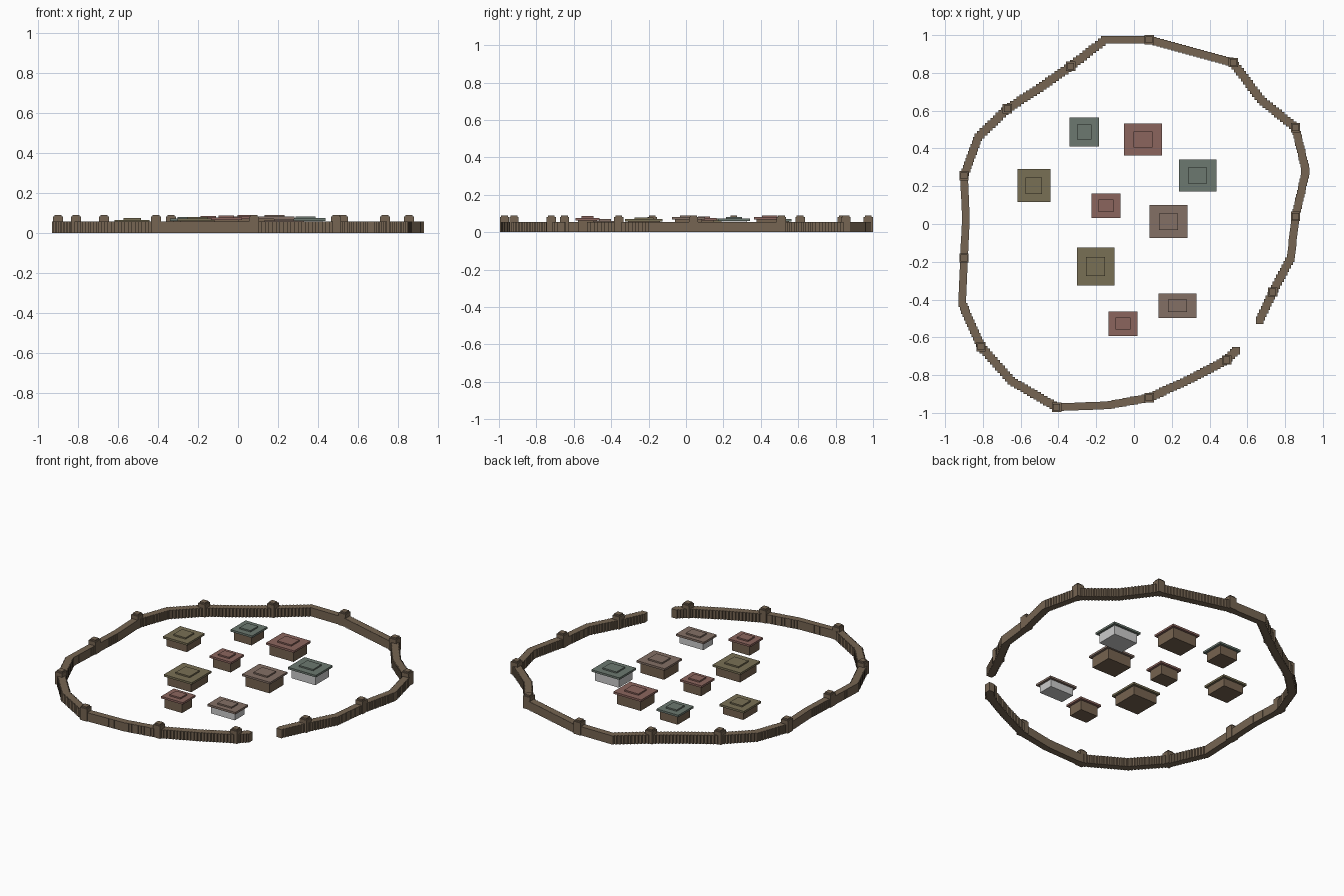
import bpy, bmesh, math
from mathutils import Vector, Matrix

if "Cube" in bpy.data.objects:
    bpy.data.objects.remove(bpy.data.objects["Cube"])


def material(name, rgb):
    m = bpy.data.materials.new(name)
    m.diffuse_color = (*rgb, 1)
    m.use_nodes = True
    m.node_tree.nodes["Principled BSDF"].inputs["Base Color"].default_value = m.diffuse_color
    return m


def boxes(name, items, mat=None):
    """One object from boxes given as (x, y, z0, z1, width, depth)."""
    bm = bmesh.new()
    for x, y, z0, z1, w, d in items:
        bmesh.ops.create_cube(bm, size=1, matrix=Matrix.Translation((x, y, (z0 + z1) / 2))
                              @ Matrix.Diagonal((w, d, z1 - z0, 1)))
    me = bpy.data.meshes.new(name)
    bm.to_mesh(me)
    bm.free()
    if mat:
        me.materials.append(mat)
    ob = bpy.data.objects.new(name, me)
    bpy.context.collection.objects.link(ob)
    return ob


timber = material("timber", (0.18, 0.13, 0.085))
walls = material("house_walls", (0.18, 0.125, 0.08))
roofs = {
    "red": material("red_roof", (0.26, 0.13, 0.11)),
    "green": material("green_roof", (0.15, 0.19, 0.16)),
    "olive": material("olive_roof", (0.19, 0.16, 0.09)),
    "brown": material("brown_roof", (0.23, 0.16, 0.13)),
}

# palisade path, from one side of the gate round to the other (third value 1 = tower)
path = [
    (0.665, -0.51, 0), (0.735, -0.36, 1), (0.83, -0.18, 0), (0.855, 0.04, 1),
    (0.91, 0.28, 0), (0.855, 0.51, 1), (0.67, 0.66, 0), (0.525, 0.855, 1),
    (0.08, 0.975, 1), (-0.155, 0.975, 0), (-0.335, 0.835, 1), (-0.5, 0.72, 0),
    (-0.67, 0.61, 1), (-0.825, 0.46, 0), (-0.9, 0.255, 1), (-0.89, 0.03, 0),
    (-0.9, -0.18, 1), (-0.91, -0.42, 0), (-0.81, -0.65, 1), (-0.65, -0.83, 0),
    (-0.41, -0.97, 1), (-0.14, -0.96, 0), (0.08, -0.92, 1), (0.3, -0.82, 0),
    (0.49, -0.72, 1), (0.54, -0.67, 0)]

# palisade: square, axis-aligned posts set closely along the path
posts = []
for a, b in zip(path, path[1:]):
    p, q = Vector(a[:2]), Vector(b[:2])
    n = max(1, round((q - p).length / 0.02))
    for i in range(n):
        c = p.lerp(q, i / n)
        posts.append((c.x, c.y, 0, 0.056, 0.04, 0.04))
posts.append((path[-1][0], path[-1][1], 0, 0.056, 0.04, 0.04))
boxes("palisade_wall", posts, timber)

# towers with a smaller cap
towers = [p for p in path if p[2]]
boxes("watch_towers", [(x, y, 0, 0.081, 0.05, 0.05) for x, y, _ in towers], timber)
boxes("tower_caps", [(x, y, 0.081, 0.09, 0.036, 0.036) for x, y, _ in towers], timber)

# houses: x, y, roof width, roof depth, height, roof colour, grey walls
houses = [
    (-0.263, 0.487, 0.155, 0.155, 0.08, "green", False),
    (0.047, 0.448, 0.20, 0.17, 0.09, "red", False),
    (-0.53, 0.203, 0.175, 0.175, 0.074, "olive", False),
    (0.337, 0.257, 0.20, 0.17, 0.082, "green", True),
    (-0.148, 0.097, 0.155, 0.13, 0.085, "red", False),
    (0.182, 0.013, 0.20, 0.175, 0.09, "brown", False),
    (-0.203, -0.225, 0.20, 0.20, 0.08, "olive", False),
    (-0.058, -0.527, 0.155, 0.13, 0.086, "red", False),
    (0.23, -0.433, 0.20, 0.13, 0.07, "brown", True),
]
for i, (x, y, w, d, h, colour, grey) in enumerate(houses, 1):
    boxes(f"house_{i}_body", [(x, y, 0, h - 0.022, w - 0.03, d - 0.03)], None if grey else walls)
    boxes(f"house_{i}_roof", [(x, y, h - 0.022, h - 0.009, w, d)], roofs[colour])
    boxes(f"house_{i}_roof_ridge", [(x, y, h - 0.009, h, w * 0.5, d * 0.5)], roofs[colour])
